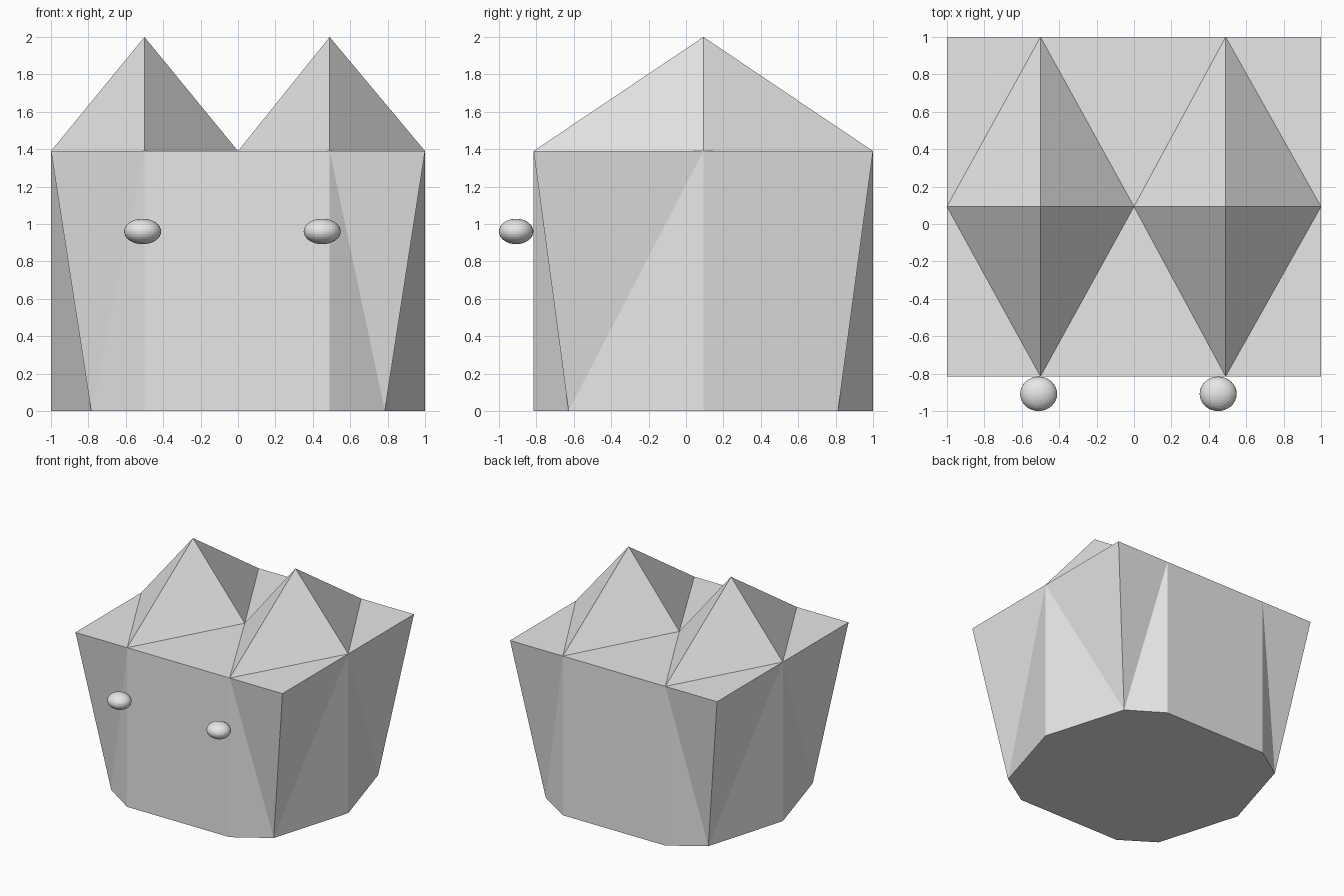
import bpy
import bmesh

cube = bpy.data.objects.get("Cube")
if cube:
    bpy.data.objects.remove(cube, do_unlink=True)

grey = bpy.data.materials.new("plain_grey")
grey.use_nodes = True
grey.diffuse_color = (0.8, 0.8, 0.8, 1)
grey.node_tree.nodes["Principled BSDF"].inputs["Base Color"].default_value = (0.8, 0.8, 0.8, 1)

FRONT, MID, BACK = -0.815, 0.093, 1.0
WALL, PEAK = 1.39, 2.0
LEFT_X, RIGHT_X = 0.49, -0.5      # the two peaks
INSET_X, INSET_Y = 0.215, 0.187   # how far the bottom corners tuck in


def add_object(name, bm):
    mesh = bpy.data.meshes.new(name)
    bm.to_mesh(mesh)
    bm.free()
    mesh.materials.append(grey)
    obj = bpy.data.objects.new(name, mesh)
    bpy.context.collection.objects.link(obj)
    return obj


# Body: ten-point outline, corners tucked in at the floor
outline = [(-1, FRONT), (RIGHT_X, FRONT), (LEFT_X, FRONT), (1, FRONT), (1, MID),
           (1, BACK), (LEFT_X, BACK), (RIGHT_X, BACK), (-1, BACK), (-1, MID)]


def is_corner(p):
    return abs(p[0]) == 1 and p[1] != MID


def floor_point(p):
    x, y = p
    if is_corner(p):
        x -= INSET_X if x > 0 else -INSET_X
        y -= INSET_Y if y > MID else -INSET_Y
    return (x, y, 0)


bm = bmesh.new()
top = {p: bm.verts.new((*p, WALL)) for p in outline}
low = {p: bm.verts.new(floor_point(p)) for p in outline}
bm.faces.new([low[p] for p in reversed(outline)])

# Walls: flat panels, and split panels folding towards each corner
for a, b in zip(outline, outline[1:] + outline[:1]):
    if is_corner(a):
        bm.faces.new((top[a], low[a], top[b]))
        bm.faces.new((low[a], low[b], top[b]))
    elif is_corner(b):
        bm.faces.new((top[a], low[b], top[b]))
        bm.faces.new((top[a], low[a], low[b]))
    else:
        bm.faces.new((low[a], low[b], top[b], top[a]))

# Roof: flat corners and valleys between two diamond-based peaks
centre = bm.verts.new((0, MID, WALL))
for i, p in enumerate(outline):
    if is_corner(p):
        bm.faces.new((top[outline[i - 1]], top[p], top[outline[(i + 1) % len(outline)]]))
for y in (FRONT, BACK):
    bm.faces.new((top[(RIGHT_X, y)], top[(LEFT_X, y)], centre))
for x, side in ((RIGHT_X, -1), (LEFT_X, 1)):
    apex = bm.verts.new((x, MID, PEAK))
    ring = [top[(x, FRONT)], top[(side, MID)], top[(x, BACK)], centre]
    for a, b in zip(ring, ring[1:] + ring[:1]):
        bm.faces.new((a, b, apex))
bmesh.ops.recalc_face_normals(bm, faces=bm.faces)
add_object("body", bm)

# Eyes: flattened spheres resting against the front wall
for name, x in (("right_eye", -0.51), ("left_eye", 0.45)):
    bm = bmesh.new()
    bmesh.ops.create_uvsphere(bm, u_segments=32, v_segments=16, radius=1)
    eye = add_object(name, bm)
    eye.location = (x, -0.908, 0.96)
    eye.scale = (0.099, 0.092, 0.068)
